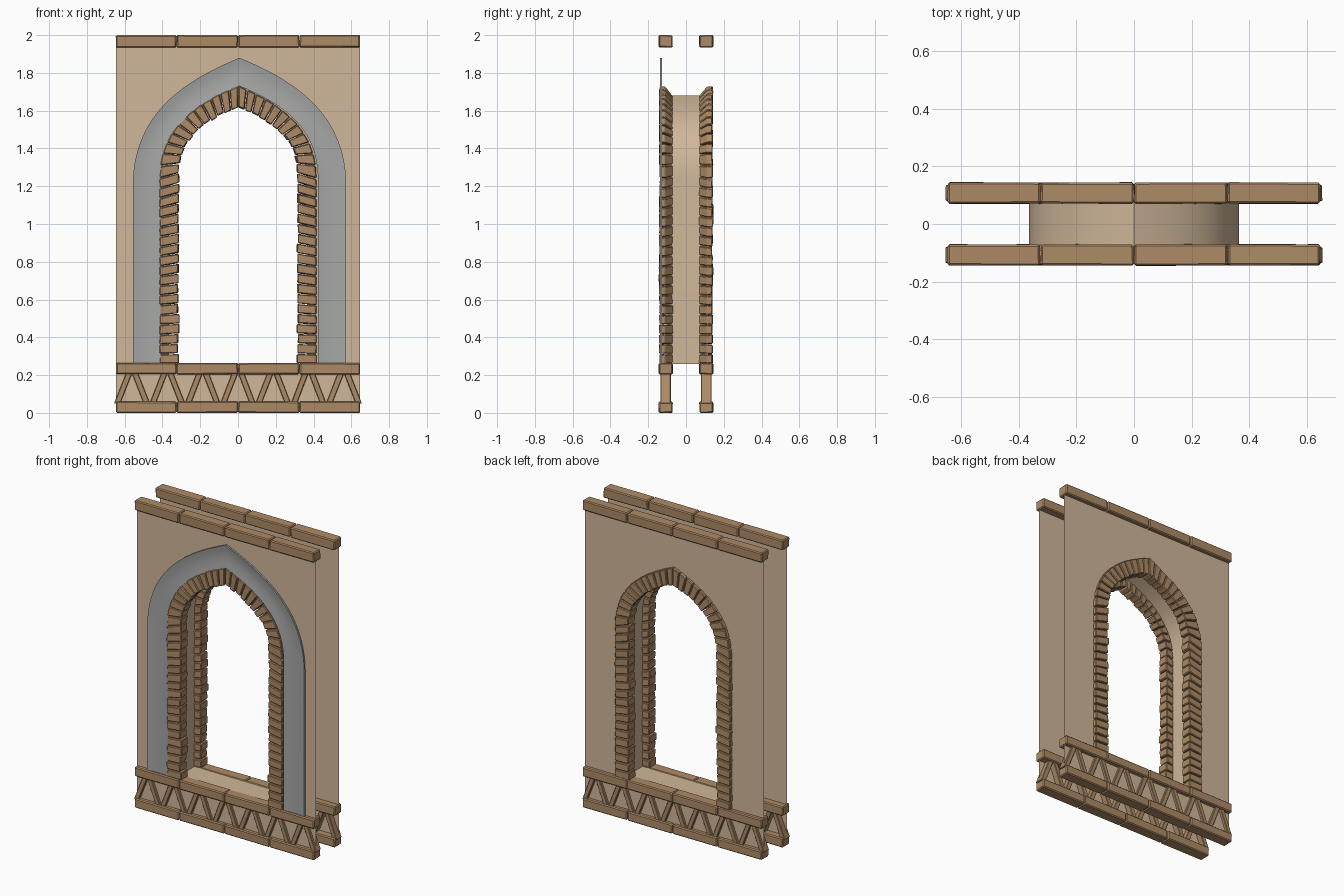
import bpy, bmesh, math, random
from mathutils import Vector

if "Cube" in bpy.data.objects:
    bpy.data.objects.remove(bpy.data.objects["Cube"])

random.seed(4)


def material(name, rgb):
    m = bpy.data.materials.new(name)
    m.diffuse_color = (*rgb, 1)
    m.use_nodes = True
    m.node_tree.nodes["Principled BSDF"].inputs["Base Color"].default_value = m.diffuse_color
    return m


WOOD = material("brown_stone", (0.42, 0.255, 0.133))
PLASTER = material("tan_plaster", (0.63, 0.474, 0.32))
GREY = material("grey_trim", (0.38, 0.39, 0.38))

SILL = 0.26     # bottom of the opening
WALL_Y = 0.118  # wall sheets sit at +- this depth
HALF_W = 0.645
INNER, MIDDLE, OUTER = (0.315, 1.27, 1.62), (0.365, 1.25, 1.68), (0.415, 1.24, 1.73)


def arch_point(shape, s):
    """Left half of a pointed arch: s 0-1 runs up the jamb, 1-2 up the curve."""
    w, spring, apex = shape
    if s <= 1:
        return Vector((-w, SILL + (spring - SILL) * s))
    t = s - 1
    b = 0.45 * w
    p = [Vector((-w, spring)), Vector((-w, spring + 0.6 * (apex - spring))),
         Vector((-b, apex - 0.42 * b)), Vector((0, apex))]
    u = 1 - t
    return p[0] * u**3 + p[1] * 3 * u * u * t + p[2] * 3 * u * t * t + p[3] * t**3


def half_arch(shape, n=20):
    return [arch_point(shape, 0)] + [arch_point(shape, 1 + i / n) for i in range(n + 1)]


def full_arch(shape, n=20):
    left = half_arch(shape, n)
    return left + [Vector((-p.x, p.y)) for p in reversed(left[:-1])]


def finish(name, bm, mat, bevel=0, smooth=0, recalc=True):
    if recalc:
        bmesh.ops.recalc_face_normals(bm, faces=bm.faces)
    me = bpy.data.meshes.new(name)
    bm.to_mesh(me)
    bm.free()
    me.materials.append(mat)
    ob = bpy.data.objects.new(name, me)
    bpy.context.collection.objects.link(ob)
    if bevel:
        mod = ob.modifiers.new("worn_edges", 'BEVEL')
        mod.width = bevel
        mod.segments = 1
        mod.limit_method = 'NONE'
    if smooth:
        bpy.ops.object.select_all(action='DESELECT')
        ob.select_set(True)
        bpy.context.view_layer.objects.active = ob
        bpy.ops.object.shade_smooth_by_angle(angle=math.radians(smooth))
    return ob


def prism(bm, ring_a, ring_b, jitter=0.0):
    """Closed block between two matching rings of points."""
    def shake(p):
        return Vector(p) + Vector([random.uniform(-jitter, jitter) for _ in range(3)])
    a = [bm.verts.new(shake(p)) for p in ring_a]
    b = [bm.verts.new(shake(p)) for p in ring_b]
    n = len(a)
    bm.faces.new(a)
    bm.faces.new(b[::-1])
    for i in range(n):
        j = (i + 1) % n
        bm.faces.new((a[j], a[i], b[i], b[j]))


def wall(name, side):
    """Thin sheet with a pointed opening, in three faces."""
    bm = bmesh.new()
    top, low = 1.965, 0.03
    half = [(-HALF_W, SILL)] + [tuple(p) for p in half_arch(MIDDLE)] + [(0, top), (-HALF_W, top)]
    right = [(-x, z) for x, z in reversed(half)]
    base = [(-HALF_W, low), (HALF_W, low), (HALF_W, SILL), (-HALF_W, SILL)]
    for outline in (half, right, base):
        pts = outline if side < 0 else outline[::-1]
        bm.faces.new([bm.verts.new((x, side * WALL_Y, z)) for x, z in pts])
    finish(name, bm, PLASTER, recalc=False)


def bricks(name, side):
    """Wedge bricks lining the opening on one face of the wall."""
    bm = bmesh.new()
    jamb, curve = 19, 12
    marks = [i / jamb for i in range(jamb)] + [1 + i / curve for i in range(curve + 1)]
    for mirror in (1, -1):
        for s0, s1 in zip(marks, marks[1:]):
            gap = (s1 - s0) * 0.05
            shift = random.uniform(-0.005, 0.005)
            front = 0.14 + random.uniform(-0.003, 0.004)
            rings = []
            for s in (s0 + gap, s1 - gap):
                i, m, o = (arch_point(k, s) for k in (INNER, MIDDLE, OUTER))
                i = i + (o - i).normalized() * shift
                section = [(i, 0.07), (i, front), (o, front), (o, 0.112), (m, 0.07)]
                rings.append([(mirror * p.x, side * y, p.y) for p, y in section])
            prism(bm, *rings, jitter=0.002)
    finish(name, bm, WOOD, bevel=0.004)


def beams(name, side, z0, z1):
    """Row of four worn blocks."""
    bm = bmesh.new()
    cuts = [-0.647, -0.325, 0.0, 0.325, 0.647]
    for x0, x1 in zip(cuts, cuts[1:]):
        rings = [[(x, side * y, z) for y, z in
                  ((0.071, z0), (0.144, z0), (0.144, z1), (0.071, z1))]
                 for x in (x0 + 0.001, x1 - 0.001)]
        prism(bm, *rings, jitter=0.0015)
    finish(name, bm, WOOD, bevel=0.006)


def braces(name, side):
    """Zigzag struts between the two lower beams."""
    bm = bmesh.new()
    for k in range(7):
        peak = -0.561 + 0.187 * k
        for d in (-1, 1):
            rings = []
            for x, z in ((peak + d * 0.078, 0.05), (peak + d * 0.014, 0.215)):
                rings.append([(x + dx, side * y, z) for dx, y in
                              ((-0.016, 0.08), (0.016, 0.08), (0.016, 0.135), (-0.016, 0.135))])
            prism(bm, *rings, jitter=0.001)
    finish(name, bm, WOOD, bevel=0.003)


for side, label in ((-1, "front"), (1, "back")):
    wall(label + "_wall", side)
    bricks(label + "_arch_bricks", side)
    beams(label + "_bottom_beam", side, 0.0, 0.06)
    beams(label + "_sill_beam", side, 0.204, 0.264)
    beams(label + "_top_beam", side, 1.935, 2.0)
    braces(label + "_braces", side)

# Tunnel lining through the wall, with its floor
bm = bmesh.new()
path = full_arch(MIDDLE)
rows = [[bm.verts.new((p.x, y, p.y)) for p in path] for y in (-WALL_Y, WALL_Y)]
n = len(path)
for i in range(n):
    j = (i + 1) % n
    bm.faces.new((rows[0][i], rows[0][j], rows[1][j], rows[1][i]))
bmesh.ops.recalc_face_normals(bm, faces=bm.faces)
bmesh.ops.reverse_faces(bm, faces=bm.faces)
finish("tunnel_lining", bm, PLASTER, smooth=30, recalc=False)

# Grey hollow moulding around the front arch: (blend inner->outer, depth)
bm = bmesh.new()
inside, outside = full_arch((0.415, 1.24, 1.73), 28), full_arch((0.565, 1.2, 1.88), 28)
section = [(0, 0.126), (0, 0.136), (0.25, 0.131), (0.5, 0.129), (0.75, 0.131), (1, 0.138), (1, 0.126)]
rows = []
for f, y in section:
    rows.append([bm.verts.new((a.x + (b.x - a.x) * f + 0.008, -y, a.y + (b.y - a.y) * f))
                 for a, b in zip(inside, outside)])
for r0, r1 in zip(rows, rows[1:]):
    for i in range(len(r0) - 1):
        bm.faces.new((r0[i], r0[i + 1], r1[i + 1], r1[i]))
bm.normal_update()
if sum(f.normal.y * f.calc_area() for f in bm.faces) > 0:
    bmesh.ops.reverse_faces(bm, faces=bm.faces)
finish("grey_arch_moulding", bm, GREY, smooth=35, recalc=False)
